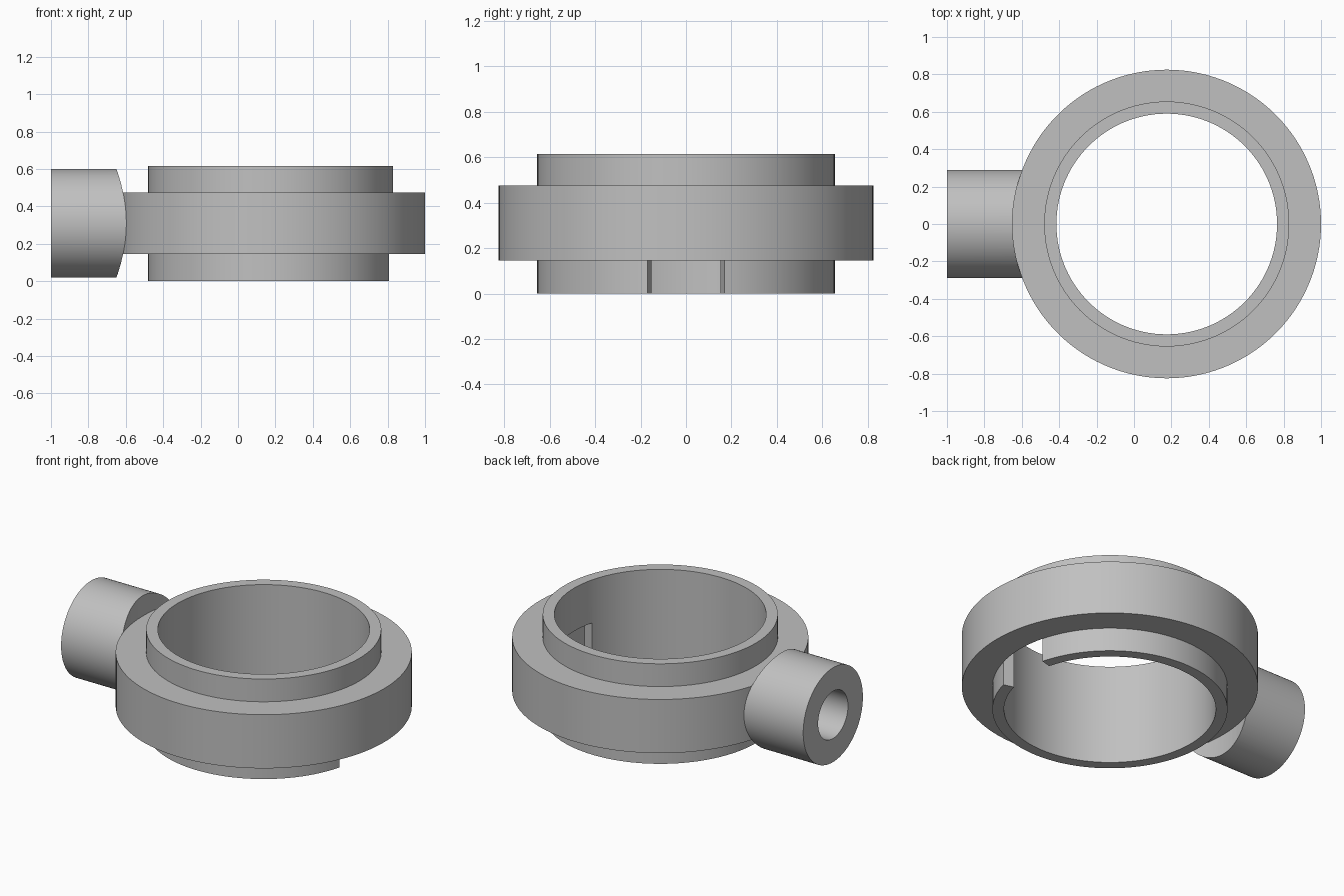
import bpy, bmesh, math
from math import cos, sin, radians, pi

cube = bpy.data.objects.get("Cube")
if cube:
    bpy.data.objects.remove(cube, do_unlink=True)

CENTRE_X = 0.175          # axis of the ring
BODY_R, COLLAR_R, BORE_R = 0.825, 0.655, 0.59
BODY_Z0, BODY_Z1, TOP_Z = 0.145, 0.475, 0.615
SLOT_HALF, SLOT_TOP = 15, 0.35
PIPE_Z, PIPE_R, PIPE_BORE = 0.31, 0.29, 0.145
STEP = 3                  # degrees per segment

grey = bpy.data.materials.new("plain grey")
grey.use_nodes = True
colour = (0.53, 0.53, 0.53, 1)
grey.diffuse_color = colour
grey.node_tree.nodes["Principled BSDF"].inputs["Base Color"].default_value = colour


def revolve(name, profile, start=0, end=360):
    """Turn a closed (radius, height) profile about z, with end caps if partial."""
    bm = bmesh.new()
    full = end - start == 360
    count = (end - start) // STEP
    rings = []
    for i in range(count if full else count + 1):
        a = radians(start + i * STEP)
        rings.append([bm.verts.new((r * cos(a), r * sin(a), z)) for r, z in profile])
    n = len(profile)
    for i in range(count):
        p, q = rings[i], rings[(i + 1) % len(rings)]
        for j in range(n):
            k = (j + 1) % n
            bm.faces.new((p[j], q[j], q[k], p[k]))
    if not full:
        bm.faces.new(rings[0])
        bm.faces.new(rings[-1])
    bmesh.ops.recalc_face_normals(bm, faces=bm.faces)
    mesh = bpy.data.meshes.new(name)
    bm.to_mesh(mesh)
    bm.free()
    mesh.materials.append(grey)
    obj = bpy.data.objects.new(name, mesh)
    bpy.context.collection.objects.link(obj)
    obj.location.x = CENTRE_X
    return obj


def box_profile(r0, r1, z0, z1):
    return [(r0, z0), (r1, z0), (r1, z1), (r0, z1)]


def select(obj):
    bpy.ops.object.select_all(action='DESELECT')
    obj.select_set(True)
    bpy.context.view_layer.objects.active = obj


def cut(obj, cutter):
    """Subtract the cutter and remove it."""
    mod = obj.modifiers.new("cut", 'BOOLEAN')
    mod.operation, mod.solver, mod.object = 'DIFFERENCE', 'EXACT', cutter
    cutter.hide_render = True
    bpy.context.view_layer.update()
    select(obj)
    bpy.ops.object.modifier_apply(modifier=mod.name)
    bpy.data.objects.remove(cutter, do_unlink=True)


# Wide body with the upper collar, and a slot sunk into the bore on the left
body = revolve("ring_body", [(BORE_R, BODY_Z0), (BODY_R, BODY_Z0), (BODY_R, BODY_Z1),
                             (COLLAR_R, BODY_Z1), (COLLAR_R, TOP_Z), (BORE_R, TOP_Z)])
cut(body, revolve("slot_cutter", box_profile(0.4, COLLAR_R, -0.1, SLOT_TOP),
                  -SLOT_HALF, SLOT_HALF))

# Lower collar, open where the slot passes
collar = revolve("lower_collar", box_profile(BORE_R, COLLAR_R, 0, BODY_Z0),
                 SLOT_HALF, 360 - SLOT_HALF)

# Side pipe, trimmed to the curve of the body
pipe = revolve("side_pipe", box_profile(PIPE_BORE, PIPE_R, 0, 0.6))
pipe.location = (-1, 0, PIPE_Z)
pipe.rotation_euler.y = pi / 2
cut(pipe, revolve("pipe_trimmer", box_profile(0.1, BODY_R, -0.5, 1.2)))

for part in (body, collar, pipe):
    select(part)
    bpy.ops.object.shade_smooth_by_angle(angle=radians(30))
